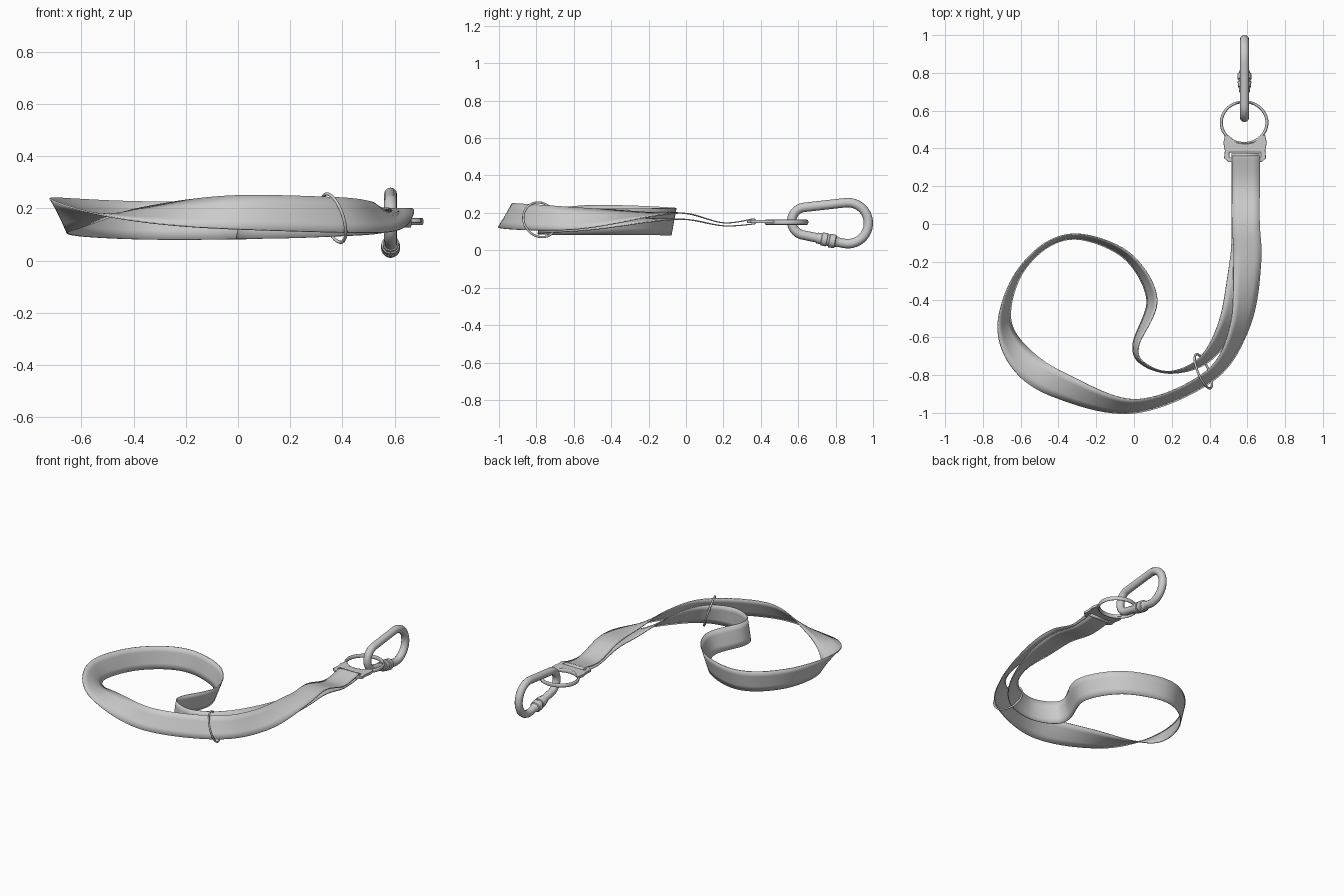
import bpy, math
from mathutils import Vector

if "Cube" in bpy.data.objects:
    bpy.data.objects.remove(bpy.data.objects["Cube"])

def spline(pts, n=12):
    """Catmull-Rom through points of any dimension."""
    P = [Vector(p) for p in pts]
    m = len(P)
    out = []
    for i in range(m - 1):
        a, b, c, d = P[max(i - 1, 0)], P[i], P[i + 1], P[min(i + 2, m - 1)]
        for k in range(n):
            t = k / n
            out.append(0.5 * (2 * b + (c - a) * t + (2 * a - 5 * b + 4 * c - d) * t * t
                              + (3 * b - a - 3 * c + d) * t ** 3))
    return out + [P[-1]]

def arc(cx, cy, r, a0, a1, n):
    angles = [math.radians(a0 + (a1 - a0) * k / n) for k in range(n + 1)]
    return [(cx + r * math.cos(a), cy + r * math.sin(a)) for a in angles]

def smooth(ob, angle=40):
    bpy.ops.object.select_all(action='DESELECT')
    ob.select_set(True)
    bpy.context.view_layer.objects.active = ob
    bpy.ops.object.shade_smooth_by_angle(angle=math.radians(angle))

def grid_mesh(name, rows, thick=0.0, angle=40):
    """Surface through rows of points, optionally given thickness."""
    k = len(rows[0])
    me = bpy.data.meshes.new(name)
    me.from_pydata([v for r in rows for v in r], [],
                   [(i * k + j, i * k + j + 1, (i + 1) * k + j + 1, (i + 1) * k + j)
                    for i in range(len(rows) - 1) for j in range(k - 1)])
    ob = bpy.data.objects.new(name, me)
    bpy.context.collection.objects.link(ob)
    if thick:
        s = ob.modifiers.new("thickness", 'SOLIDIFY')
        s.thickness, s.offset = thick, 0
    smooth(ob, angle)
    return ob

def curve_mesh(name, loops, dims, bevel, extrude=0.0, res=4):
    cu = bpy.data.curves.new(name, 'CURVE')
    cu.dimensions = dims
    cu.bevel_depth, cu.bevel_resolution, cu.extrude = bevel, res, extrude
    if dims == '2D':
        cu.fill_mode = 'BOTH'
    for pts in loops:
        sp = cu.splines.new('POLY')
        sp.points.add(len(pts) - 1)
        for q, p in zip(sp.points, pts):
            q.co = (p[0], p[1], p[2] if len(p) > 2 else 0, 1)
        sp.use_cyclic_u = True
    ob = bpy.data.objects.new(name, cu)
    bpy.context.collection.objects.link(ob)
    bpy.ops.object.select_all(action='DESELECT')
    ob.select_set(True)
    bpy.context.view_layer.objects.active = ob
    bpy.ops.object.convert(target='MESH')
    smooth(bpy.context.object)
    return bpy.context.object

def ring(name, loc, normal, R, r, scale=(1, 1, 1)):
    bpy.ops.mesh.primitive_torus_add(major_radius=R, minor_radius=r, major_segments=64,
                                     minor_segments=12, location=loc)
    ob = bpy.context.object
    ob.name = name
    ob.rotation_euler = Vector(normal).to_track_quat('Z', 'Y').to_euler()
    ob.scale = scale
    smooth(ob)

# strap: both strands share a wavy lead (y, z, half gap) near the buckle
lead = [(.36, .154, .014), (.2, .139, .008), (.0, .181, .016)]
upper = [(.592, y, z + g, 0) for y, z, g in lead]
lower = [(.59, y, z - g, 0) for y, z, g in reversed(lead)]
# hand loop: x, y, z and tilt of the width in degrees
loop = [(.6, -.2, .19, -9), (.56, -.54, .17, -47), (.40, -.805, .175, -65),
        (0, -.965, .185, -61), (-.4, -.85, .18, -17), (-.6, -.71, .177, 25),
        (-.685, -.52, .175, 62), (-.62, -.28, .166, 77), (-.46, -.11, .157, 80),
        (-.27, -.07, .153, 79), (-.03, -.175, .153, 74), (.095, -.4, .153, 69),
        (.01, -.64, .155, 78), (.05, -.74, .157, 84), (.2, -.785, .16, 86),
        (.38, -.71, .164, 70), (.51, -.5, .16, 44), (.58, -.2, .16, 8)]
pts = spline(upper + loop + lower)
rows = []
for i, p in enumerate(pts):
    t = pts[min(i + 1, len(pts) - 1)] - pts[max(i - 1, 0)]
    left = Vector((-t[1], t[0], 0)).normalized()
    a = math.radians(p[3])
    w = (left * math.cos(a) + Vector((0, 0, math.sin(a)))) * 0.074
    rows.append([Vector(p[:3]) + w * k for k in (1, .5, 0, -.5, -1)])
grid_mesh("strap", rows, .006)

# strap turning around the buckle bar
grid_mesh("strap_wrap", [[(.516, y, z), (.664, y, z)]
                         for y, z in arc(.36, .154, .014, 90, -90, 10)], .006)

# flat buckle with a slot and a curved seat for the ring
half = [(0, .42), (.045, .427), (.09, .468), (.104, .468), (.112, .43), (.104, .39),
        (.108, .35), (.085, .33)]
outline = [(.588 + x, y) for x, y in half] + [(.588 - x, y) for x, y in half[:0:-1]]
slot = [(.502, .35), (.674, .35), (.674, .382), (.502, .382)]
buckle = curve_mesh("buckle", [outline, slot], '2D', .003, .006, 2)
buckle.location.z = .154

# rings
ring("key_ring", (.583, .537, .15), (0, 0, 1), .121, .008, (1, .91, 1.7))
ring("strap_ring", (.367, -.78, .163), (.9, .38, .3), .097, .006)

# carabiner body: a large and a small arc joined by straight sides
CX = .585
prof = arc(.865, .145, .11, -105, 95, 28) + arc(.64, .155, .075, 95, 255, 22)
curve_mesh("carabiner_body", [[(CX, y, z) for y, z in prof]], '3D', .025)

# screw-lock sleeve: turned profile along the gate
sleeve = [(-.066, .022), (-.066, .029), (-.042, .03), (-.04, .035), (-.012, .036),
          (-.01, .031), (0, .031), (.002, .037), (.032, .036), (.036, .03), (.062, .022)]
body = grid_mesh("carabiner_sleeve",
                 [[(x, y, h) for x, y in arc(0, 0, r, 0, 360, 32)] for h, r in sleeve], 0, 30)
body.location = (CX, .765, .053)
body.rotation_euler = Vector((0, .217, -.044)).to_track_quat('Z', 'Y').to_euler()
